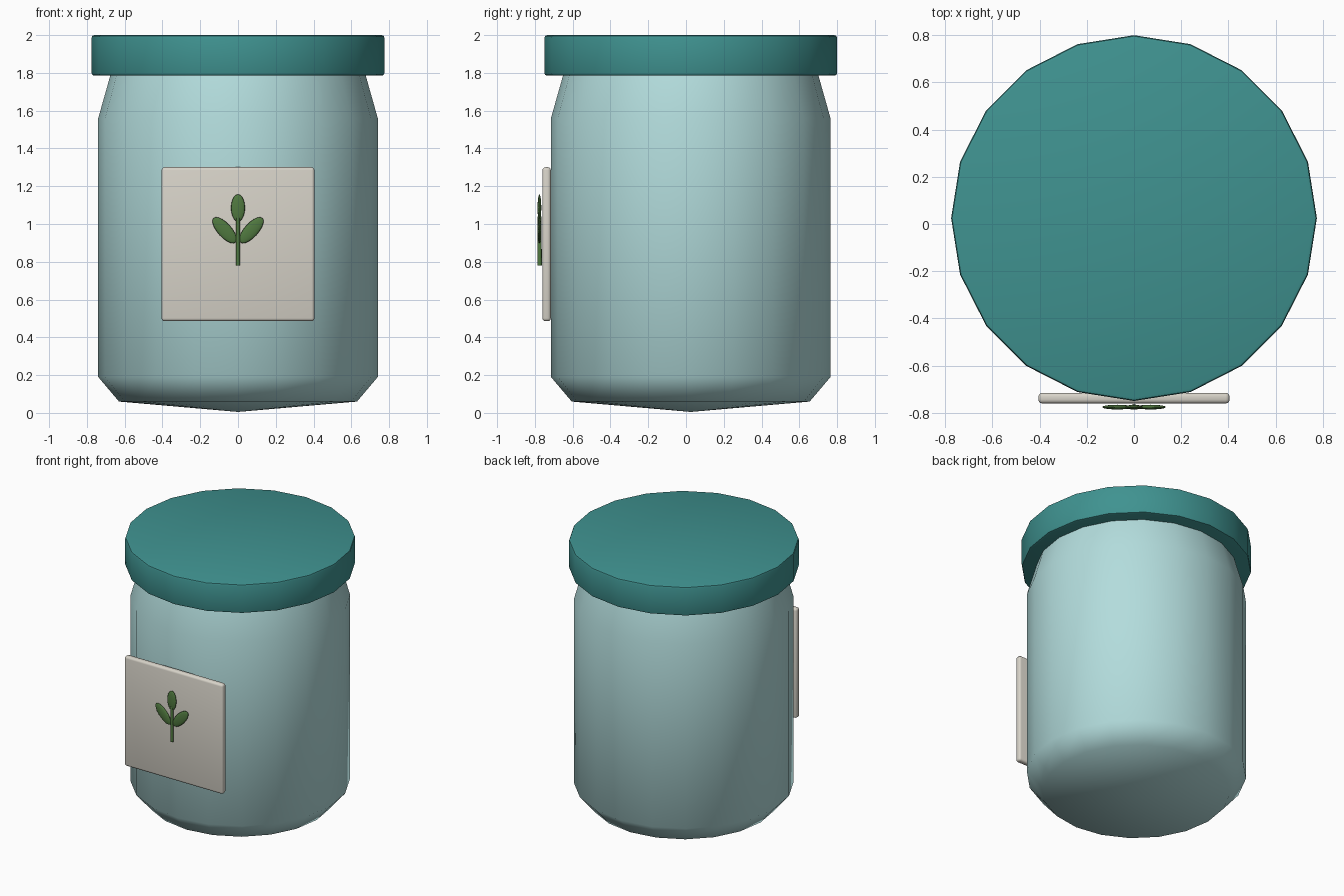
import bpy, bmesh, math
from mathutils import Matrix

if "Cube" in bpy.data.objects:
    bpy.data.objects.remove(bpy.data.objects["Cube"])

CY = 0.025   # jar axis offset, since the label sticks out in front
SIDES = 20


def material(name, rgb):
    m = bpy.data.materials.new(name)
    m.diffuse_color = (*rgb, 1)
    m.use_nodes = True
    m.node_tree.nodes["Principled BSDF"].inputs["Base Color"].default_value = m.diffuse_color
    return m


GLASS = material("pale_glass", (0.45, 0.72, 0.72))
TEAL = material("teal", (0.05, 0.29, 0.28))
PAPER = material("paper", (0.68, 0.65, 0.58))
GREEN = material("leaf_green", (0.08, 0.19, 0.05))


def finish(name, bm, mat, loc, smooth=None):
    bmesh.ops.recalc_face_normals(bm, faces=bm.faces)
    me = bpy.data.meshes.new(name)
    bm.to_mesh(me)
    bm.free()
    me.materials.append(mat)
    ob = bpy.data.objects.new(name, me)
    ob.location = loc
    bpy.context.collection.objects.link(ob)
    bpy.ops.object.select_all(action='DESELECT')
    ob.select_set(True)
    bpy.context.view_layer.objects.active = ob
    if smooth is None:
        bpy.ops.object.shade_smooth()
    else:
        bpy.ops.object.shade_smooth_by_angle(angle=math.radians(smooth))
    return ob


def lathe(name, profile, mat, smooth=None):
    bm = bmesh.new()
    vs = [bm.verts.new((r, 0, z)) for r, z in profile]
    es = [bm.edges.new(p) for p in zip(vs, vs[1:])]
    bmesh.ops.spin(bm, geom=vs + es, axis=(0, 0, 1), cent=(0, 0, 0),
                   angle=math.tau, steps=SIDES)
    bmesh.ops.remove_doubles(bm, verts=bm.verts, dist=1e-4)
    return finish(name, bm, mat, (0, CY, 0), smooth)


# Jar body with shallow pointed base and tapered shoulder
lathe("jar_body", [(0, 0.005), (0.63, 0.06), (0.74, 0.19), (0.74, 1.56),
                   (0.675, 1.79), (0.66, 1.84), (0, 1.86)], GLASS)

# Lid with softened rims
lathe("lid", [(0, 1.785), (0.76, 1.785), (0.771, 1.789), (0.775, 1.80),
              (0.775, 1.985), (0.771, 1.996), (0.76, 2.0), (0, 2.0)], TEAL, 40)

# Label plate with rounded edges
bm = bmesh.new()
bmesh.ops.create_cube(bm, size=1, matrix=Matrix.Diagonal((0.81, 0.045, 0.815, 1)))
bmesh.ops.bevel(bm, geom=bm.edges[:], offset=0.016, segments=3,
                profile=0.5, affect='EDGES')
finish("label", bm, PAPER, (0, -0.738, 0.893), 40)

# Sprig stem
bm = bmesh.new()
bmesh.ops.create_cone(bm, cap_ends=True, segments=10, radius1=0.012,
                      radius2=0.01, depth=0.26)
finish("sprig_stem", bm, GREEN, (0, -0.775, 0.91), 40)


# Sprig leaves: flattened ellipsoids
def leaf(name, x, z, length, tilt):
    bm = bmesh.new()
    bmesh.ops.create_uvsphere(
        bm, u_segments=16, v_segments=10, radius=1,
        matrix=Matrix.Rotation(math.radians(tilt), 4, 'Y')
        @ Matrix.Diagonal((0.037, 0.01, length, 1)))
    finish(name, bm, GREEN, (x, -0.776, z))


leaf("top_leaf", 0, 1.085, 0.072, 0)
for side, s in (("left", -1), ("right", 1)):
    leaf(side + "_leaf", 0.071 * s, 0.967, 0.087, 42 * s)
